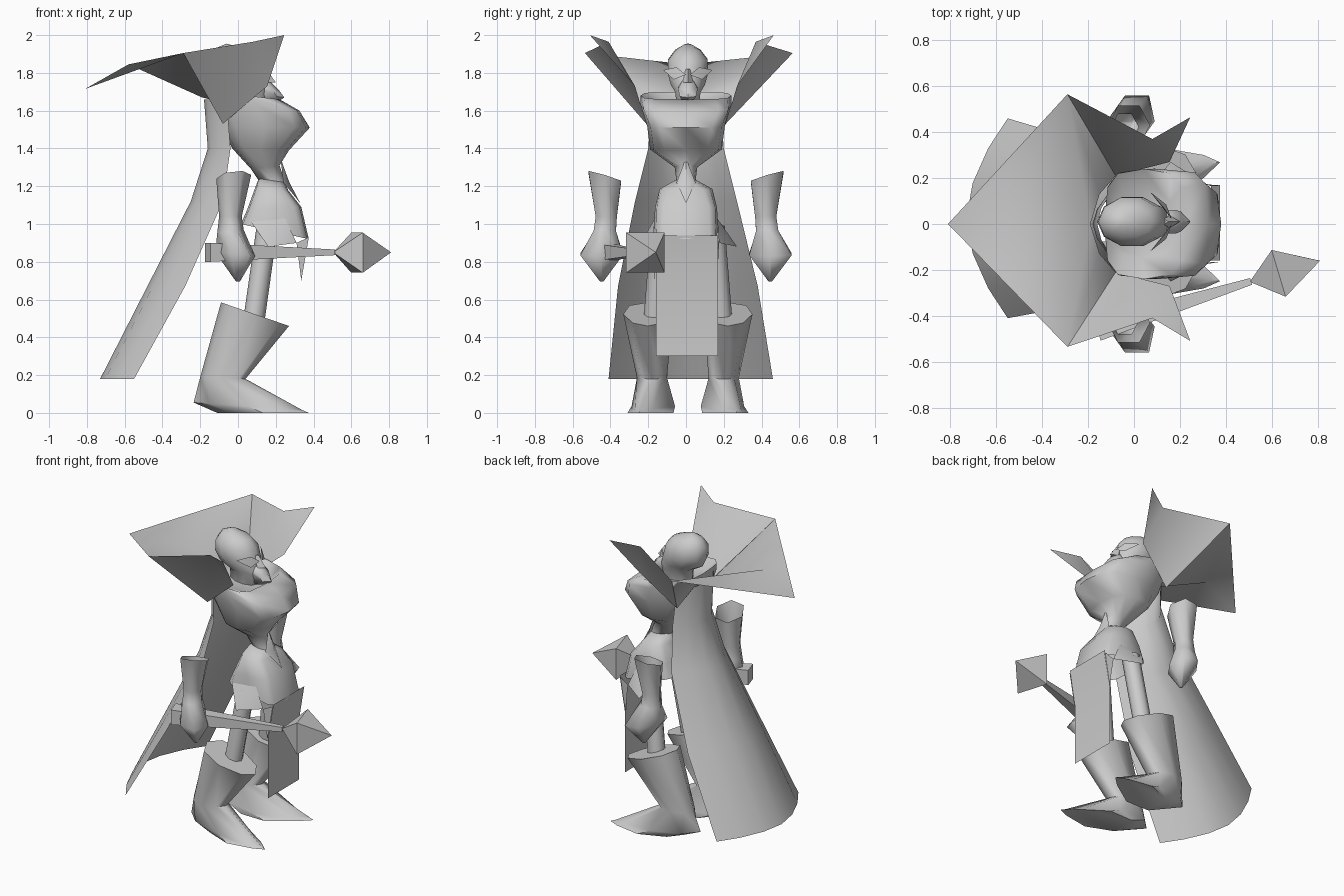
import bpy, bmesh, math
from mathutils import Vector

cube = bpy.data.objects.get("Cube")
if cube:
    bpy.data.objects.remove(cube)

grey = bpy.data.materials.new("plain_grey")
grey.use_nodes = True
grey.diffuse_color = (0.6, 0.6, 0.6, 1)
grey.node_tree.nodes["Principled BSDF"].inputs["Base Color"].default_value = (0.6, 0.6, 0.6, 1)


def make(name, verts, faces, angle=60, closed=False):
    mesh = bpy.data.meshes.new(name)
    mesh.from_pydata([tuple(v) for v in verts], [], faces)
    bm = bmesh.new()
    bm.from_mesh(mesh)
    bmesh.ops.remove_doubles(bm, verts=bm.verts, dist=0.0005)
    if closed:
        bmesh.ops.recalc_face_normals(bm, faces=bm.faces)
    bm.to_mesh(mesh)
    bm.free()
    mesh.materials.append(grey)
    obj = bpy.data.objects.new(name, mesh)
    bpy.context.collection.objects.link(obj)
    bpy.ops.object.select_all(action='DESELECT')
    obj.select_set(True)
    bpy.context.view_layer.objects.active = obj
    bpy.ops.object.shade_smooth_by_angle(angle=math.radians(angle))
    return obj


def ring(back, front, half, z_back, z_front, y=0.0, n=8, e=1.0, point=1.0):
    """Rounded loop; e < 1 makes it boxy, point > 1 narrows the front."""
    pts = []
    for i in range(n):
        a = math.tau * i / n
        c, s = round(math.cos(a), 6), round(math.sin(a), 6)
        u = math.copysign(abs(c) ** e, c)
        v = math.copysign(abs(s) ** (point if c > 0 and point > 1 else e), s)
        t = (u + 1) / 2
        pts.append(Vector((back + (front - back) * t, y + half * v,
                           z_back + (z_front - z_back) * t)))
    return pts


def loft(name, rings, cap_start=True, cap_end=True, angle=60):
    n = len(rings[0])
    verts = [p for r in rings for p in r]
    faces = [(k * n + i, k * n + (i + 1) % n, (k + 1) * n + (i + 1) % n, (k + 1) * n + i)
             for k in range(len(rings) - 1) for i in range(n)]
    if cap_start:
        faces.append(tuple(range(n)))
    if cap_end:
        faces.append(tuple(range((len(rings) - 1) * n, len(rings) * n)))
    return make(name, verts, faces, angle, True)


def sheet(name, rows):
    w = len(rows[0])
    faces = [(k * w + i, k * w + i + 1, (k + 1) * w + i + 1, (k + 1) * w + i)
             for k in range(len(rows) - 1) for i in range(w - 1)]
    return make(name, [p for r in rows for p in r], faces)


# Flared collar: a bent middle ridge with a pointed wing on each side
collar_verts, collar_faces = [], []
for side in (1, -1):
    b = len(collar_verts)
    collar_verts += [(-0.19, 0, 1.67), (-0.58, 0, 1.845), (-0.81, 0, 1.715)]
    for x, half, mid, z in ((-0.29, 0.55, 0.015, 1.905),
                            (0.08, 0.39, -0.02, 1.965), (0.245, 0.487, -0.022, 2.0),
                            (0.155, 0.27, 0, 1.73), (-0.08, 0.21, 0, 1.53),
                            (-0.15, 0.13, 0, 1.66)):
        collar_verts.append((x, mid + side * half, z))
    for f in ((1, 2, 3), (0, 1, 3), (0, 3, 8), (8, 3, 7), (7, 3, 4), (7, 4, 6), (4, 5, 6)):
        f = f if side == 1 else f[::-1]
        collar_faces.append(tuple(b + i for i in f))
make("collar", collar_verts, collar_faces, 85)

# Cape: each row is edge x, middle x, half width, centre, height
cape_rows = []
for edge, back, half, mid, z in ((-0.06, -0.18, 0.18, 0, 1.66), (-0.04, -0.16, 0.20, 0, 1.40),
                                 (-0.08, -0.25, 0.27, 0, 1.12), (-0.28, -0.48, 0.37, 0.01, 0.67),
                                 (-0.55, -0.73, 0.435, 0.025, 0.18)):
    cape_rows.append([(back + (edge - back) * abs(u) ** 1.8, mid + half * u, z)
                      for u in (-1, -0.7, -0.35, 0, 0.35, 0.7, 1)])
sheet("cape", cape_rows)

# Chest tapering to the waist
loft("chest", [
    ring(-0.10, 0.17, 0.15, 1.65, 1.62, n=12, e=0.7),
    ring(-0.13, 0.22, 0.24, 1.70, 1.66, n=12, e=0.6),
    ring(-0.12, 0.325, 0.24, 1.66, 1.60, n=12, e=0.45),
    ring(-0.10, 0.38, 0.205, 1.52, 1.51, n=12, e=0.6),
    ring(-0.03, 0.27, 0.19, 1.40, 1.39, n=12, e=0.75),
    ring(0.07, 0.22, 0.06, 1.29, 1.31, n=12),
    ring(0.11, 0.25, 0.05, 1.23, 1.22, n=12)], angle=70)

# Pointed waist tab
make("waist_tab", [(0.225, 0, 1.35), (0.24, 0.05, 1.22), (0.33, 0, 1.11),
                   (0.24, -0.05, 1.22), (0.272, 0, 1.22)],
     [(0, 4, 1), (1, 4, 2), (2, 4, 3), (3, 4, 0)])

# Hips, front panel and side flaps
loft("hips", [
    ring(0.11, 0.25, 0.06, 1.24, 1.22, n=12),
    ring(0.09, 0.265, 0.14, 1.19, 1.18, n=12, e=0.6),
    ring(0.05, 0.335, 0.165, 1.08, 1.09, n=12, e=0.45),
    ring(0.015, 0.375, 0.168, 1.00, 0.92, n=12, e=0.4)], cap_end=False, angle=70)
sheet("front_panel", [[(x, -0.16, z), (x, 0.17, z)] for x, z in
                      ((0.375, 0.94), (0.335, 0.70), (0.335, 0.30))])
for name, s in (("left", 1), ("right", -1)):
    make(name + "_hip_flap", [(0.07, s * 0.165, 1.01), (0.16, 0.01 + s * 0.26, 0.88),
                              (0.31, s * 0.175, 0.90), (0.25, s * 0.165, 1.03)],
         [(0, 1, 3), (1, 2, 3)])
    make(name + "_panel_fold", [(0.375, s * 0.165, 0.93), (0.335, s * 0.165, 0.70),
                                (0.31, s * 0.175, 0.90)], [(0, 1, 2)])

# Legs, boots and forearms
for name, s in (("left", 1), ("right", -1)):
    def y(d):
        return 0.01 + s * d
    loft(name + "_thigh", [ring(0.10, 0.21, 0.055, 1.0, 0.98, y(0.14)),
                           ring(0.03, 0.14, 0.055, 0.51, 0.48, y(0.18))])
    foot = ring(-0.235, 0.34, 0.115, 0.055, 0.015, y(0.17), point=2.6)
    sole = ring(-0.11, 0.375, 0.122, 0.0, 0.0, y(0.165), point=2.6)
    for p in foot + sole:
        p.y += s * 0.25 * max(0, p.x)  # toes turn outward
    loft(name + "_boot", [
        ring(-0.09, 0.27, 0.13, 0.585, 0.46, y(0.212), e=0.85, point=1.4),
        ring(-0.20, 0.04, 0.08, 0.19, 0.18, y(0.19)), foot, sole])
    arm_y = s * 0.43
    cuff = ring(-0.115, 0.07, 0.1, 1.24, 1.26, arm_y, n=6)
    hand = ring(-0.12, 0.09, 0.13, 0.85, 0.83, s * 0.447, n=6)
    for p in cuff:
        p.z += s * 0.3 * (p.y - arm_y)  # cuff rises on the outer side
    for p in hand:
        p.x += s * 0.25 * (p.y - s * 0.447)  # knuckles lead on the outer side
    loft(name + "_forearm", [
        cuff,
        ring(-0.10, 0.02, 0.065, 1.04, 1.04, arm_y - s * 0.008, n=6),
        ring(-0.11, 0.03, 0.068, 0.95, 0.97, arm_y, n=6),
        hand,
        ring(-0.01, 0.01, 0.01, 0.695, 0.695, s * 0.446, n=6)], cap_start=False, angle=75)


# Mace: tapered square shaft and a double pyramid head
def square(c, half, axis):
    across = Vector((-axis.y, axis.x, 0)).normalized() * half
    up = Vector((0, 0, half))
    return [c + across + up, c - across + up, c - across - up, c + across - up]


tail, neck, tip = Vector((-0.16, -0.46, 0.85)), Vector((0.51, -0.25, 0.85)), Vector((0.81, -0.16, 0.85))
loft("mace_shaft", [square(tail, 0.05, neck - tail), square(neck, 0.015, neck - tail)], angle=20)
loft("mace_head", [square(neck, 0.005, tip - neck),
                   square(Vector((0.63, -0.215, 0.848)), 0.106, tip - neck),
                   square(tip, 0.0002, tip - neck)], angle=20)

# Bald head on a thin neck, with a jutting jaw
loft("head", [ring(b, f, h, z + 0.01, z - 0.01, 0.01, n=10) for b, f, h, z in (
    (-0.06, 0.01, 0.025, 1.945), (-0.12, 0.08, 0.07, 1.92), (-0.155, 0.125, 0.11, 1.87),
    (-0.16, 0.145, 0.112, 1.80), (-0.13, 0.165, 0.095, 1.74), (-0.06, 0.17, 0.07, 1.70),
    (-0.05, 0.12, 0.06, 1.60))], angle=70)
loft("jaw", [ring(0.08, 0.175, 0.035, 1.77, 1.75, 0.01, n=6),
             ring(0.08, 0.215, 0.06, 1.73, 1.71, 0.01, n=6),
             ring(0.08, 0.245, 0.05, 1.69, 1.67, 0.01, n=6),
             ring(0.08, 0.20, 0.03, 1.64, 1.64, 0.01, n=6)])
loft("nose", [ring(0.11, 0.15, 0.012, 1.82, 1.82, 0.01, n=4),
              ring(0.11, 0.20, 0.028, 1.75, 1.75, 0.01, n=4)], angle=20)
for name, s in (("left", 1), ("right", -1)):
    make(name + "_brow", [(0.165, 0.01 + s * 0.01, 1.79), (0.07, 0.01 + s * 0.13, 1.815),
                          (0.13, 0.01 + s * 0.06, 1.83), (0.14, 0.01 + s * 0.075, 1.765)],
         [(0, 1, 2), (0, 3, 1), (0, 2, 3), (1, 3, 2)], 20, True)
